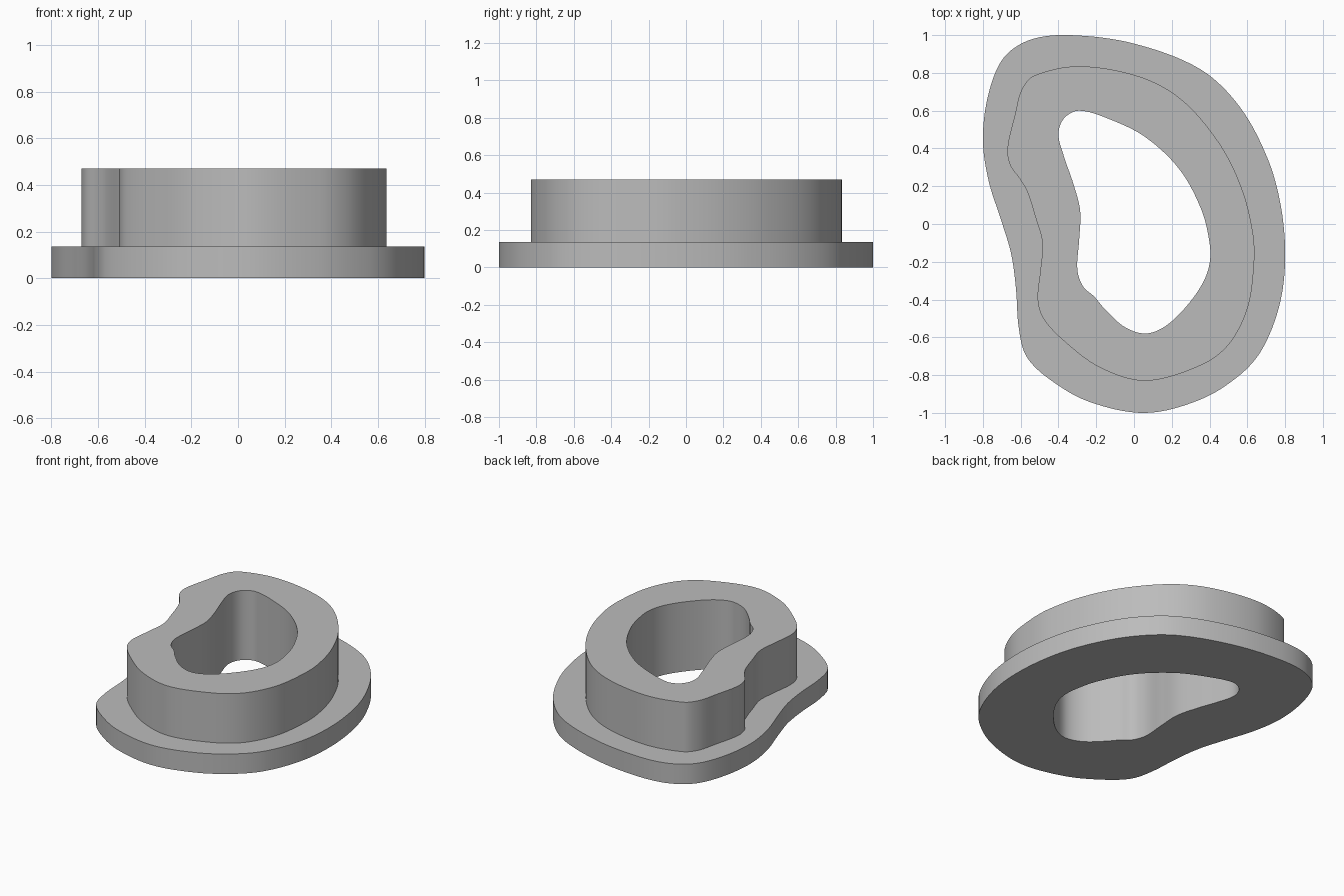
import bpy
import bmesh
from math import radians
from mathutils import Vector
from mathutils.geometry import interpolate_bezier

default_cube = bpy.data.objects.get("Cube")
if default_cube:
    bpy.data.objects.remove(default_cube, do_unlink=True)

FLANGE_TOP = 0.135
COLLAR_TOP = 0.47
STEPS_PER_SPAN = 8

# Control points of the three freeform outlines, clockwise from the back
flange_outline = [
    (-.34, 1), (0, .955), (.35, .82), (.56, .62), (.71, .34), (.78, .08),
    (.8, -.19), (.77, -.43), (.68, -.66), (.56, -.8), (.35, -.93), (.06, -1),
    (-.24, -.94), (-.45, -.82), (-.57, -.7), (-.61, -.55), (-.625, -.34),
    (-.65, -.16), (-.7, .01), (-.77, .23), (-.8, .45), (-.77, .69),
    (-.69, .88), (-.55, .975),
]
collar_outline = [
    (-.29, .835), (.03, .78), (.25, .66), (.45, .43), (.57, .19), (.63, -.05),
    (.635, -.22), (.6, -.45), (.5, -.64), (.35, -.75), (.06, -.83),
    (-.18, -.76), (-.37, -.62), (-.48, -.5), (-.51, -.4), (-.495, -.24),
    (-.485, -.1), (-.52, .03), (-.565, .17), (-.605, .24), (-.655, .31),
    (-.67, .4), (-.63, .58), (-.595, .71), (-.53, .785),
]
hole_outline = [
    (-.29, .6), (-.13, .555), (.06, .46), (.24, .29), (.355, .08), (.4, -.1),
    (.4, -.21), (.36, -.32), (.265, -.45), (.16, -.545), (.06, -.58),
    (-.05, -.545), (-.155, -.45), (-.21, -.385), (-.27, -.33), (-.3, -.24),
    (-.29, -.08), (-.285, .07), (-.32, .21), (-.37, .355), (-.4, .475),
    (-.37, .56),
]


def smooth_loop(points):
    """Closed smooth curve through the control points."""
    pts = [Vector((x, y, 0)) for x, y in points]
    count = len(pts)
    result = []
    for i in range(count):
        before, start = pts[i - 1], pts[i]
        end, after = pts[(i + 1) % count], pts[(i + 2) % count]
        # Handles scale with the span so uneven spacing stays smooth
        span = (end - start).length
        out_dir = (end - before) * (span / (span + (start - before).length))
        in_dir = (after - start) * (span / (span + (after - end).length))
        result += interpolate_bezier(start, start + out_dir / 3,
                                     end - in_dir / 3, end,
                                     STEPS_PER_SPAN + 1)[:-1]
    return result


def add_ring(bm, loop, z):
    """Closed ring of edges at one height."""
    verts = [bm.verts.new((p.x, p.y, z)) for p in loop]
    edges = [bm.edges.new((verts[i - 1], v)) for i, v in enumerate(verts)]
    return verts, edges


def add_wall(bm, lower, upper):
    """Upright wall between two matching rings."""
    low, up = lower[0], upper[0]
    for i in range(len(low)):
        bm.faces.new((low[i - 1], low[i], up[i], up[i - 1]))


def add_flat(bm, outer, inner):
    """Flat face area between an outer and an inner ring."""
    bmesh.ops.triangle_fill(bm, edges=outer[1] + inner[1], use_beauty=True)


flange = smooth_loop(flange_outline)
collar = smooth_loop(collar_outline)
hole = smooth_loop(hole_outline)

bm = bmesh.new()
flange_low = add_ring(bm, flange, 0)
flange_high = add_ring(bm, flange, FLANGE_TOP)
collar_low = add_ring(bm, collar, FLANGE_TOP)
collar_high = add_ring(bm, collar, COLLAR_TOP)
hole_low = add_ring(bm, hole, 0)
hole_high = add_ring(bm, hole, COLLAR_TOP)

# Underside, flange ledge and collar top
add_flat(bm, flange_low, hole_low)
add_flat(bm, flange_high, collar_low)
add_flat(bm, collar_high, hole_high)

# Flange rim, collar side and through hole
add_wall(bm, flange_low, flange_high)
add_wall(bm, collar_low, collar_high)
add_wall(bm, hole_low, hole_high)
bmesh.ops.recalc_face_normals(bm, faces=bm.faces)

mesh = bpy.data.meshes.new("flanged_collar")
bm.to_mesh(mesh)
bm.free()
body = bpy.data.objects.new("flanged_collar", mesh)
bpy.context.collection.objects.link(body)

# Plain grey finish
grey = bpy.data.materials.new("plain grey")
grey.use_nodes = True
colour = (0.5, 0.5, 0.5, 1)
grey.diffuse_color = colour
grey.node_tree.nodes["Principled BSDF"].inputs["Base Color"].default_value = colour
mesh.materials.append(grey)

# Smooth walls with crisp rims
bpy.ops.object.select_all(action='DESELECT')
body.select_set(True)
bpy.context.view_layer.objects.active = body
bpy.ops.object.shade_smooth_by_angle(angle=radians(30))
